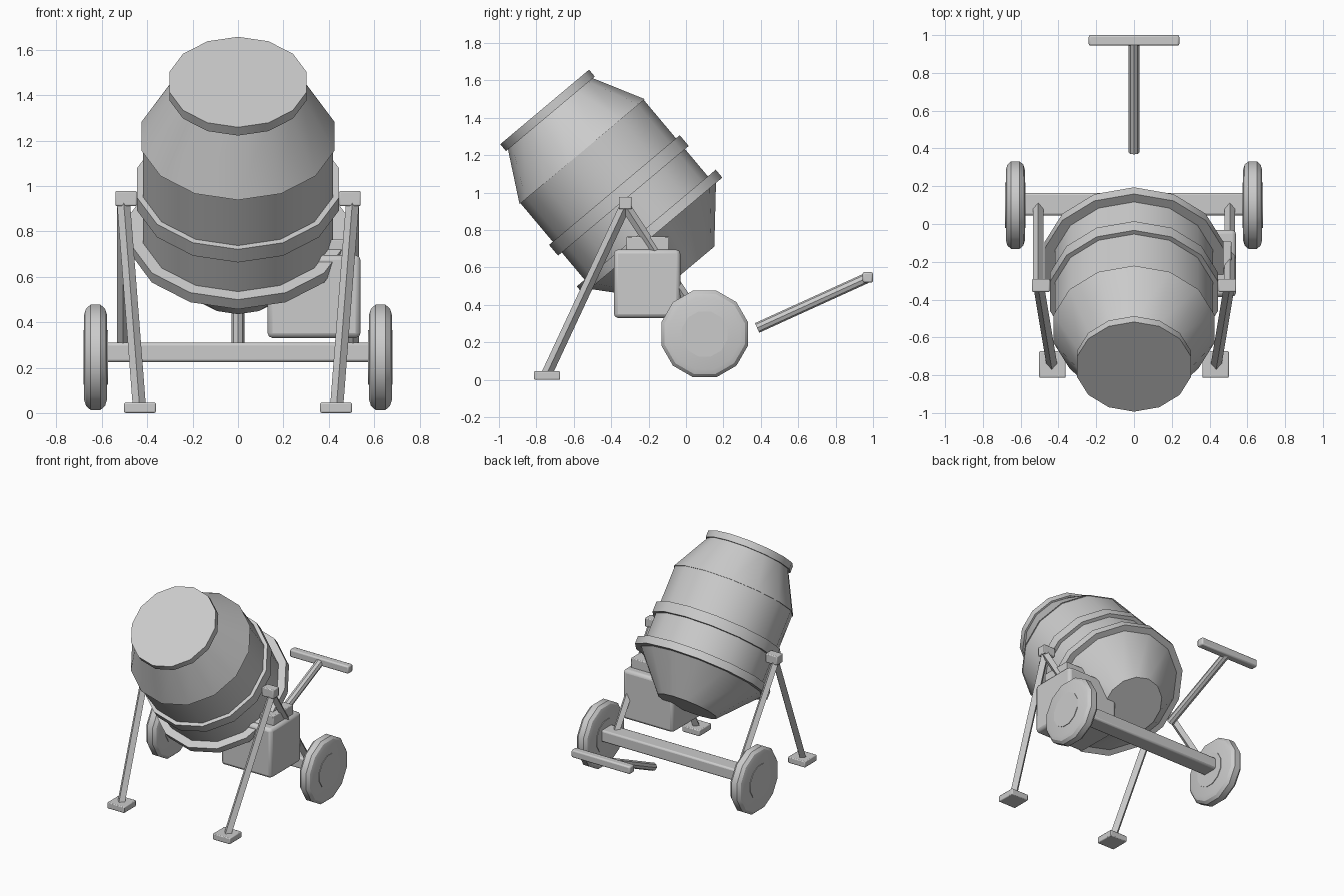
import bpy, bmesh, math
from mathutils import Vector, Matrix

if "Cube" in bpy.data.objects:
    bpy.data.objects.remove(bpy.data.objects["Cube"])

grey = bpy.data.materials.new("plain_grey")
grey.use_nodes = True
COLOUR = (0.6, 0.6, 0.6, 1)
grey.diffuse_color = COLOUR
grey.node_tree.nodes["Principled BSDF"].inputs["Base Color"].default_value = COLOUR


def add_object(name, bm, matrix=Matrix(), bevel=0, smooth=True):
    bmesh.ops.recalc_face_normals(bm, faces=bm.faces)
    mesh = bpy.data.meshes.new(name)
    bm.to_mesh(mesh)
    bm.free()
    mesh.transform(matrix)
    mesh.materials.append(grey)
    ob = bpy.data.objects.new(name, mesh)
    bpy.context.collection.objects.link(ob)
    bpy.ops.object.select_all(action='DESELECT')
    ob.select_set(True)
    bpy.context.view_layer.objects.active = ob
    if bevel:
        mod = ob.modifiers.new("bevel", 'BEVEL')
        mod.width = bevel
        mod.segments = 2
    if smooth:
        bpy.ops.object.shade_smooth_by_angle(angle=math.radians(31))
    return ob


def lathe(name, profile, sides, matrix, turn=0.0):
    """Closed solid of revolution; profile is (height, radius) from bottom to top."""
    bm = bmesh.new()
    rings = []
    for h, r in profile:
        angles = [2 * math.pi * (i + turn) / sides for i in range(sides)]
        rings.append([bm.verts.new((r * math.cos(a), r * math.sin(a), h)) for a in angles])
    for low, high in zip(rings, rings[1:]):
        for i in range(sides):
            j = (i + 1) % sides
            bm.faces.new((low[i], low[j], high[j], high[i]))
    bm.faces.new(rings[0])
    bm.faces.new(rings[-1])
    return add_object(name, bm, matrix)


def box(name, centre, size, bevel=0.006):
    bm = bmesh.new()
    bmesh.ops.create_cube(bm, size=1)
    return add_object(name, bm, Matrix.Translation(centre) @ Matrix.Diagonal((*size, 1)), bevel)


def bar(name, start, end, radius, sides=4):
    """Straight bar between two points, with one corner turned sideways."""
    a, b = Vector(start), Vector(end)
    z = (b - a).normalized()
    y = z.cross(Vector((1, 0, 0))).normalized()
    x = y.cross(z)
    frame = Matrix((x, y, z)).transposed().to_4x4()
    return lathe(name, [(0, radius), ((b - a).length, radius)], sides,
                 Matrix.Translation(a) @ frame)


# Tilted drum: its frame sits on the pivot, with local y as the tilted face direction
PIVOT = Vector((0, -0.325, 0.945))
drum = Matrix.Translation(PIVOT) @ Matrix.Rotation(math.radians(40), 4, 'X')
drum_parts = {
    "drum_mouth_rim": [(0.622, 0.31), (0.67, 0.31)],
    "drum_upper_cone": [(0.358, 0.437), (0.63, 0.292)],
    "drum_barrel": [(-0.22, 0.43), (0.365, 0.43)],
    "drum_middle_band": [(0.015, 0.456), (0.09, 0.456)],
    "drum_lower_band": [(-0.23, 0.485), (-0.175, 0.485)],
    "drum_bottom_cone": [(-0.485, 0.215), (-0.225, 0.445)],
}
for name, profile in drum_parts.items():
    lathe(name, profile, 14, drum, turn=0.5)

# Stand and wheels, mirrored left and right
for side, s in (("left", 1), ("right", -1)):
    box(side + "_pivot_block", (s * 0.493, -0.325, 0.945), (0.095, 0.068, 0.066))
    bar(side + "_front_leg", (s * 0.505, -0.325, 0.93), (s * 0.435, -0.745, 0.03), 0.029)
    bar(side + "_rear_leg", (s * 0.507, -0.325, 0.93), (s * 0.507, 0.09, 0.295), 0.027)
    box(side + "_foot", (s * 0.432, -0.743, 0.023), (0.14, 0.14, 0.045))

    wheel = Matrix.Translation((s * 0.628, 0.1, 0.245)) @ Matrix.Rotation(math.radians(90), 4, 'Y')
    lathe(side + "_tyre", [(-0.05, 0.195), (-0.042, 0.222), (-0.022, 0.24),
                           (0.022, 0.24), (0.042, 0.222), (0.05, 0.195)], 12, wheel, turn=0.5)
    lathe(side + "_hub", [(-0.054, 0.125), (0.054, 0.125)], 12, wheel, turn=0.5)

box("axle", (0, 0.105, 0.267), (1.17, 0.12, 0.086), 0.012)

# Motor housing
box("motor_box", (0.335, -0.208, 0.513), (0.41, 0.355, 0.365), 0.022)
box("motor_cap", (0.335, -0.205, 0.725), (0.36, 0.23, 0.08), 0.006)

# Tow handle
bar("handle_shaft", (0, 0.38, 0.277), (0, 0.965, 0.543), 0.028, 8)
box("handle_grip", (0, 0.972, 0.547), (0.48, 0.056, 0.056), 0.01)
